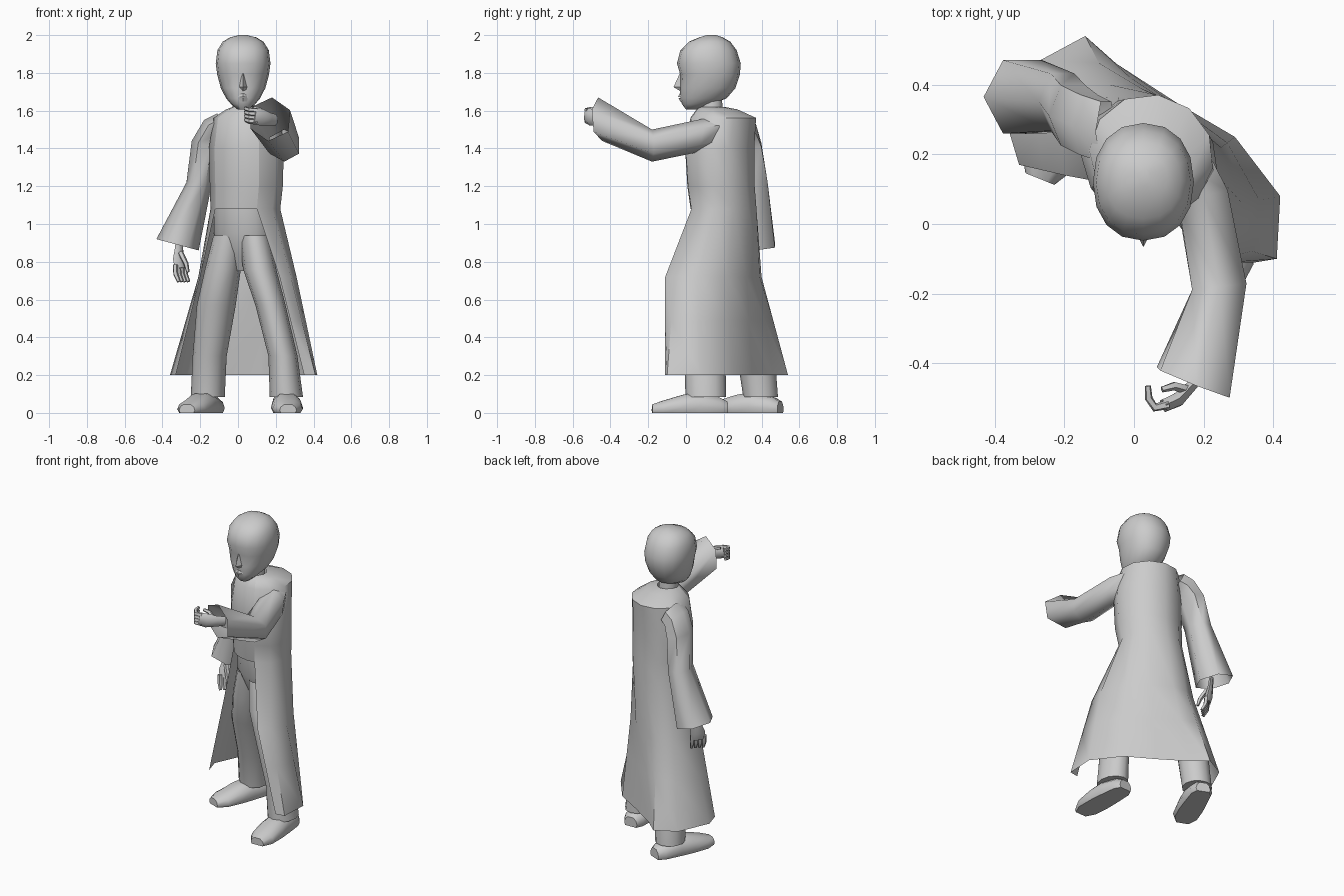
import bpy, bmesh, math
from mathutils import Vector

cube = bpy.data.objects.get("Cube")
if cube:
    bpy.data.objects.remove(cube, do_unlink=True)

grey = bpy.data.materials.new("plain_grey")
grey.use_nodes = True
grey.diffuse_color = (0.6, 0.6, 0.6, 1)
grey.node_tree.nodes["Principled BSDF"].inputs["Base Color"].default_value = (0.6, 0.6, 0.6, 1)

# Directions of the turned body: its side (towards the raised arm) and its front
SIDE = Vector((0.87, -0.5, 0))
FRONT = Vector((-0.5, -0.87, 0))


def loft(name, rings, closed=True, caps=(True, True), angle=50):
    """Skin a list of equally long point rings."""
    bm = bmesh.new()
    rows = [[bm.verts.new(p) for p in ring] for ring in rings]
    n = len(rows[0])
    for low, high in zip(rows, rows[1:]):
        for i in range(n if closed else n - 1):
            j = (i + 1) % n
            bm.faces.new((low[i], low[j], high[j], high[i]))
    for row, cap in zip((rows[0], rows[-1]), caps):
        if cap and closed:
            bm.faces.new(row)
    bmesh.ops.recalc_face_normals(bm, faces=bm.faces)
    mesh = bpy.data.meshes.new(name)
    bm.to_mesh(mesh)
    bm.free()
    mesh.materials.append(grey)
    obj = bpy.data.objects.new(name, mesh)
    bpy.context.collection.objects.link(obj)
    bpy.ops.object.select_all(action='DESELECT')
    obj.select_set(True)
    bpy.context.view_layer.objects.active = obj
    bpy.ops.object.shade_smooth_by_angle(angle=math.radians(angle))
    return obj


def bulge(v, power):
    """Push a sine or cosine outwards, for rounder-than-ellipse sections."""
    return math.copysign(abs(v) ** power, v)


def ring(center, a, b, n, start=0.0, end=360.0, closed=True, power=1.0):
    """Ellipse of points: b at angle zero, a at a right angle."""
    c, a, b = Vector(center), Vector(a), Vector(b)
    steps = n if closed else n - 1
    angles = [math.radians(start + (end - start) * i / steps) for i in range(n)]
    return [c + a * bulge(math.sin(t), power) + b * bulge(math.cos(t), power) for t in angles]


def tube(name, path, n=6, flat=1.0, across=(0, 0, 1), caps=(True, True)):
    """Tapered tube through (x, y, z, radius) points."""
    pts = [Vector(p[:3]) for p in path]
    rings = []
    for i, p in enumerate(path):
        d = pts[min(i + 1, len(pts) - 1)] - pts[max(i - 1, 0)]
        u = d.cross(Vector(across)).normalized()
        v = d.cross(u).normalized()
        rings.append(ring(pts[i], u * p[3] * flat, v * p[3], n))
    return loft(name, rings, caps=caps)


# Coat: chest panel, and one sheet from the collar round the back to the hem
BODY = [(1.62, .035, .14, .06, .065), (1.607, .05, .165, .115, .105),
        (1.562, .05, .198, .18, .172), (1.4, .045, .18, .205, .177),
        (1.2, .045, .187, .20, .172), (1.08, .04, .20, .19, .17)]


def coat_rings(n, start, end):
    return [ring((x, y, z), SIDE * a, FRONT * b, n, start, end, closed=False) for z, x, y, a, b in BODY]


loft("coat_chest", coat_rings(6, -32, 46), closed=False)
thigh = [(.22, -.11), (.28, -.06), (.31, .06), (.25, .22), (.14, .32),
         (.02, .39), (-.07, .40), (-.16, .36), (-.21, .25), (-.20, .14)]
hem = [(.35, -.11), (.41, -.10), (.42, .08), (.29, .25), (.12, .35),
       (-.05, .46), (-.14, .54), (-.27, .47), (-.36, .27), (-.33, .17)]
thigh = [Vector((x, y, .72)) for x, y in thigh]
hem = [Vector((x, y, .2)) for x, y in hem]
calf = [t.lerp(h, .45) for t, h in zip(thigh, hem)]
loft("coat_back_and_skirt", coat_rings(10, 46, 328) + [thigh, calf, hem], closed=False)

# Trousers
loft("trouser_hips", [ring((.025, .2, z), SIDE * a, FRONT * b, 14)
                      for z, a, b in ((1.1, .16, .14), (.95, .165, .13), (.83, .12, .08), (.75, .05, .04))],
     caps=(False, True))
legs = {
    "right": [(.94, -.045, .22, .085, .115), (.76, -.08, .24, .095, .122), (.57, -.115, .28, .103, .115),
              (.3, -.15, .37, .09, .1), (.085, -.16, .395, .09, .092)],
    "left": [(.94, .085, .15, .08, .115), (.76, .115, .12, .088, .12), (.57, .172, .1, .08, .115),
             (.3, .238, .1, .077, .108), (.085, .256, .105, .088, .108)],
}
for side, rows in legs.items():
    loft(side + "_trouser_leg", [ring((x, y, z), (rx, 0, 0), (0, ry, 0), 12) for z, x, y, rx, ry in rows],
         caps=(False, True))

# Shoes: domed sections from heel to toe
SHOE = [(0, .045, .06), (.04, .07, .08), (.15, .08, .11), (.24, .085, .095), (.34, .08, .065), (.4, .045, .045)]
DOME = [(-.85, 0), (-1, .3), (-.85, .7), (-.45, 1), (.45, 1), (.85, .7), (1, .3), (.85, 0)]
for side, heel, toe in (("right", (-.12, .5), (-.27, .13)), ("left", (.25, .22), (.265, -.18))):
    h = Vector((*heel, 0))
    d = (Vector((*toe, 0)) - h).normalized()
    w = Vector((-d.y, d.x, 0))
    loft(side + "_shoe", [[h + d * s + w * (hw * u) + Vector((0, 0, ht * v)) for u, v in DOME]
                          for s, hw, ht in SHOE])

# Lowered right sleeve, from inside the shoulder and flaring to the cuff
rows = [(-.08, .265, 1.525, .03, .10, .06), (-.13, .285, 1.5, .05, .1, .05), (-.175, .312, 1.42, .07, .1, .02),
        (-.205, .35, 1.22, .068, .095, 0), (-.32, .365, .89, .112, .122, .03)]
loft("right_sleeve", [ring((x, y, z), (0, ry, 0), (-rx, 0, tilt), 6) for x, y, z, rx, ry, tilt in rows],
     caps=(False, False), angle=65)

# Raised left sleeve, bent at the elbow and angular at the cuff
rows = [((.155, .14, 1.485), (.07, .06, 0), (0, .02, .085)), ((.2, .06, 1.465), (.08, .03, 0), (0, .02, .09)),
        ((.245, -.18, 1.415), (.09, .01, 0), (0, 0, .085)), ((.17, -.455, 1.555), (.115, -.045, -.01), (.01, -.01, .115))]
loft("left_sleeve", [ring(c, a, b, 6) for c, a, b in rows], caps=(False, False), angle=65)

# Lowered right hand
tube("right_palm", [(-.31, .35, .92, .028), (-.312, .34, .87, .03), (-.312, .325, .81, .045), (-.305, .315, .765, .042)],
     flat=.5, across=(1, 1, 0), caps=(False, True))
for i in range(4):
    x, y = -.333 + i * .017, .287 + i * .017
    tube("right_finger_%d" % (i + 1), [(x, y, .785, .014), (x + .003, y - .006, .735, .014), (x + .02, y - .02, .695, .01)],
         5, across=(1, 1, 0))
tube("right_thumb", [(-.305, .31, .85, .015), (-.275, .285, .79, .014), (-.265, .275, .745, .009)], 5, across=(1, 1, 0))

# Raised left hand, upright palm with the fingers curled inwards
tube("left_palm", [(.2, -.42, 1.55, .03), (.17, -.46, 1.555, .034), (.125, -.505, 1.565, .045), (.085, -.522, 1.573, .042)],
     flat=.5, caps=(False, True))
for i in range(4):
    z = 1.54 + i * .02
    tube("left_finger_%d" % (i + 1), [(.1, -.518, z, .014), (.06, -.527, z + .003, .013),
                                      (.042, -.50, z + .01, .012), (.04, -.465, z + .015, .009)], 5)
tube("left_thumb", [(.15, -.475, 1.58, .014), (.115, -.465, 1.605, .013), (.08, -.475, 1.615, .009)], 5, across=(0, 1, 0))

# Neck and head: rings of height, front, back, half width
X = .027
tube("neck", [(.03, .137, 1.6, .06), (X, .135, 1.67, .058)], 10, across=(1, 0, 0), caps=(False, False))
skull = [(1.607, .0, .06, .03), (1.635, -.022, .14, .064), (1.665, -.03, .215, .09), (1.72, -.032, .262, .118),
         (1.79, -.03, .285, .137), (1.85, -.048, .29, .145), (1.92, -.03, .268, .136),
         (1.965, .015, .235, .108), (1.988, .07, .195, .07), (2.0, .11, .16, .02)]
loft("head", [ring((X, (f + b) / 2, z), (w, 0, 0), (0, (f - b) / 2, 0), 16, power=.9) for z, f, b, w in skull])


# Face: nose and lips as small wedges
def wedge(name, z_top, z_low, y_top, y_low, w_top, w_low):
    return loft(name, [[(X - w, -.01, z), (X, y, z), (X + w, -.01, z)]
                       for z, y, w in ((z_top, y_top, w_top), (z_low, y_low, w_low))])


wedge("nose", 1.80, 1.725, -.032, -.066, .015, .03)
wedge("nose_base", 1.725, 1.705, -.066, -.033, .03, .025)
wedge("upper_lip", 1.69, 1.672, -.034, -.043, .04, .05)
wedge("lower_lip", 1.668, 1.648, -.04, -.031, .05, .04)
